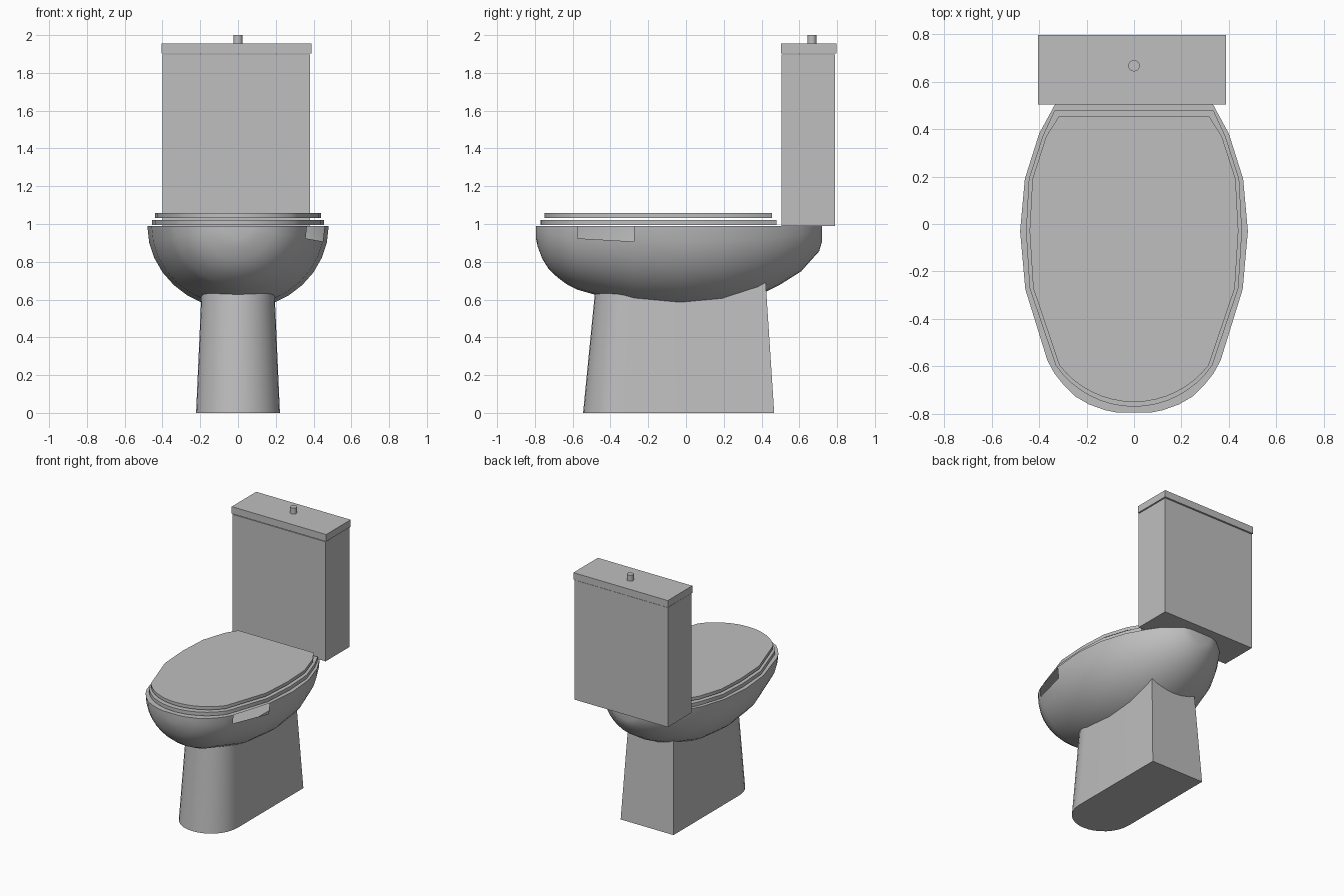
import bpy, bmesh, math
from mathutils import Vector

if "Cube" in bpy.data.objects:
    bpy.data.objects.remove(bpy.data.objects["Cube"])

mat = bpy.data.materials.new("ceramic_grey")
mat.diffuse_color = (0.52, 0.52, 0.52, 1)
mat.use_nodes = True
mat.node_tree.nodes["Principled BSDF"].inputs["Base Color"].default_value = mat.diffuse_color


def finish(name, bm, smooth=None):
    bmesh.ops.recalc_face_normals(bm, faces=bm.faces)
    me = bpy.data.meshes.new(name)
    bm.to_mesh(me)
    bm.free()
    me.materials.append(mat)
    ob = bpy.data.objects.new(name, me)
    bpy.context.collection.objects.link(ob)
    if smooth:
        bpy.ops.object.select_all(action='DESELECT')
        ob.select_set(True)
        bpy.context.view_layer.objects.active = ob
        bpy.ops.object.shade_smooth_by_angle(angle=math.radians(smooth))
    return ob


def loft(name, lower, upper, z0, z1, smooth=None):
    """Solid between two outlines with equal point counts."""
    bm = bmesh.new()
    a = [bm.verts.new((x, y, z0)) for x, y in lower]
    b = [bm.verts.new((x, y, z1)) for x, y in upper]
    for i in range(len(a)):
        j = (i + 1) % len(a)
        bm.faces.new((a[i], a[j], b[j], b[i]))
    bm.faces.new(a[::-1])
    bm.faces.new(b)
    return finish(name, bm, smooth)


def box(name, x0, x1, y0, y1, z0, z1):
    o = [(x0, y0), (x1, y0), (x1, y1), (x0, y1)]
    return loft(name, o, o, z0, z1)


# Bowl: half-round sections along y, (y, half width)
stations = [(-0.795, 0.07), (-0.785, 0.12), (-0.76, 0.19), (-0.725, 0.25),
            (-0.68, 0.295), (-0.63, 0.335), (-0.575, 0.365), (-0.275, 0.458),
            (-0.03, 0.48), (0.19, 0.46), (0.38, 0.40), (0.50, 0.335),
            (0.61, 0.26), (0.705, 0.145), (0.72, 0.09)]
RIM, SEG, DEPTH = 0.99, 16, 0.925
bm = bmesh.new()
rings = []
for y, w in stations:
    angs = [math.pi * k / SEG for k in range(SEG + 1)]
    rings.append([bm.verts.new((w * math.cos(t), y, RIM - DEPTH * w * math.sin(t)))
                  for t in angs])
for i, (a, b) in enumerate(zip(rings, rings[1:])):
    for k in range(SEG):
        # side opening under the rim on the right
        if i == 6 and k == 0:
            continue
        bm.faces.new((a[k], a[k + 1], b[k + 1], b[k]))
bm.faces.new(rings[0])
bm.faces.new(rings[-1])
bm.faces.new([r[0] for r in rings] + [r[-1] for r in reversed(rings)])
finish("bowl", bm, 40)


# Pedestal: straight sides, half-round front, tapering upward
def pedestal_outline(half, front, back):
    arc = [math.pi * (1 + k / 16) for k in range(17)]
    cy = front + half
    return [(-half, back)] + [(half * math.cos(t), cy + half * math.sin(t))
                              for t in arc] + [(half, back)]


loft("pedestal", pedestal_outline(0.222, -0.545, 0.467),
     pedestal_outline(0.19, -0.474, 0.42), 0, 0.72, 35)


# Seat and lid: faceted sides with a rounded front
def seat_outline(corner, back, side, front):
    right = [(corner, back), (side - 0.07, 0.37), (side - 0.012, 0.19),
             (side, -0.03), (side - 0.015, -0.27)]
    ax, ay = side - 0.125, -0.595
    depth = ay - front
    arc = []
    for k in range(9):
        t = math.pi / 2 * k / 8
        # blend of a shallow circular arc through the tip
        r = (ax * ax + depth * depth) / (2 * depth)
        a = math.asin(ax / r) * (1 - k / 8)
        arc.append((r * math.sin(a), front + r - r * math.cos(a)))
    half = right + arc
    return half + [(-x, y) for x, y in half[-2::-1]]


seat = seat_outline(0.335, 0.478, 0.455, -0.77)
lid = seat_outline(0.315, 0.456, 0.44, -0.75)
loft("seat", seat, seat, 0.995, 1.022, 25)
loft("seat_lid", lid, lid, 1.033, 1.057, 25)

# Cistern with separate lid and push button
box("tank", -0.40, 0.382, 0.505, 0.79, 0.99, 1.897)
box("tank_lid", -0.405, 0.388, 0.503, 0.797, 1.902, 1.955)
ring = [(0.024 * math.cos(math.tau * k / 20), 0.667 + 0.024 * math.sin(math.tau * k / 20))
        for k in range(20)]
loft("flush_button", ring, ring, 1.95, 2.0, 35)
